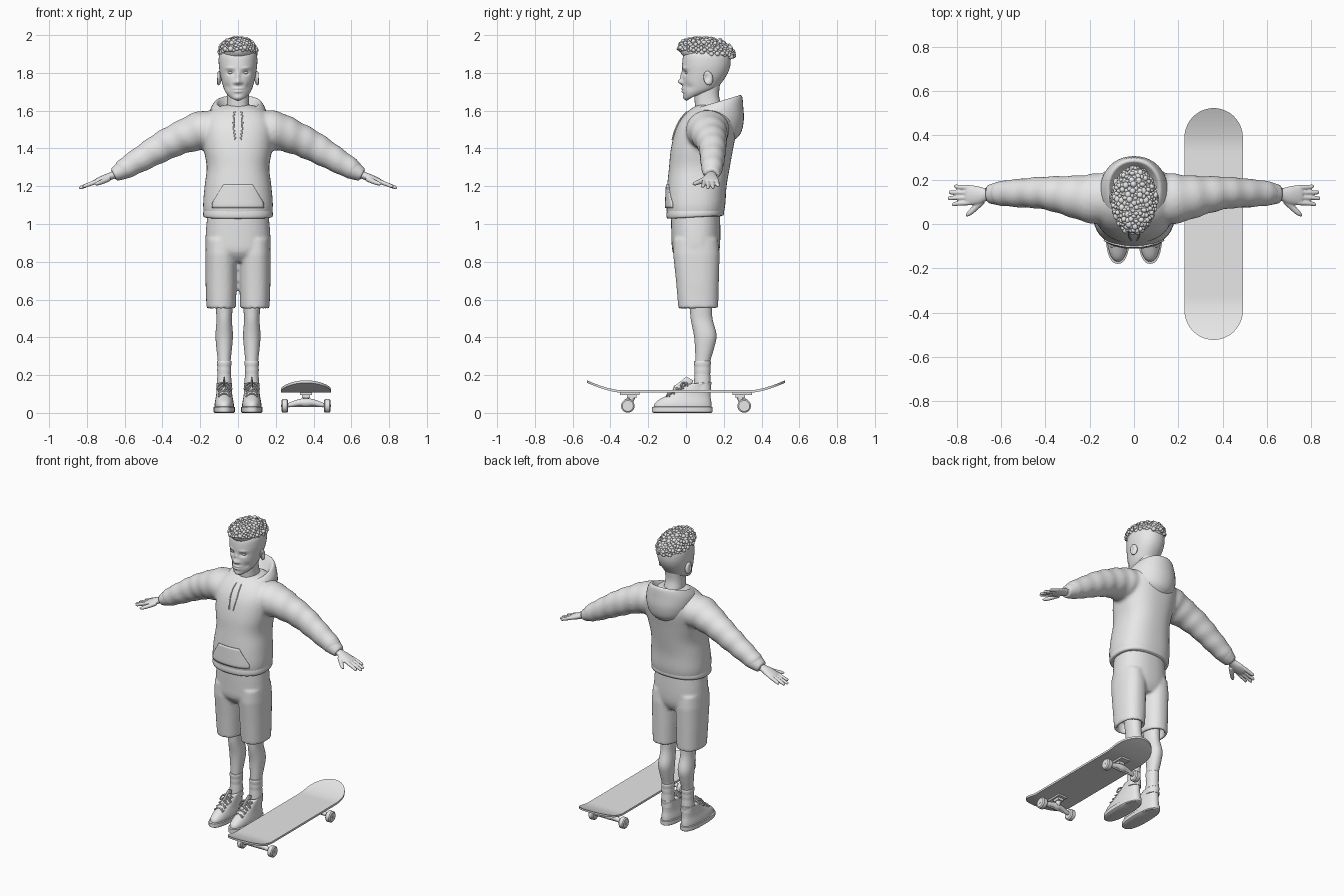
import bpy, bmesh, math, random
from mathutils import Vector, Matrix

random.seed(4)
grey = bpy.data.materials.new("clay_grey")
grey.diffuse_color = (0.8, 0.8, 0.8, 1)


def finish(name, bm, angle=45, voxel=0, smooth=4):
    """Turn a bmesh into a named, smooth shaded object; voxel blends overlapping parts."""
    bmesh.ops.recalc_face_normals(bm, faces=bm.faces[:])
    me = bpy.data.meshes.new(name)
    bm.to_mesh(me)
    bm.free()
    me.materials.append(grey)
    me.shade_smooth()
    me.set_sharp_from_angle(angle=math.radians(angle))
    ob = bpy.data.objects.new(name, me)
    bpy.context.scene.collection.objects.link(ob)
    if voxel:
        r = ob.modifiers.new("blend", 'REMESH')
        r.mode, r.voxel_size, r.use_smooth_shade = 'VOXEL', voxel, True
        s = ob.modifiers.new("soften", 'SMOOTH')
        s.factor, s.iterations = 0.5, smooth
    return ob


def spline(rows, steps):
    """Catmull-Rom interpolation of tuples."""
    rows = [Vector(r) for r in rows]
    out = []
    for i in range(len(rows) - 1):
        a, b, c, d = rows[max(i - 1, 0)], rows[i], rows[i + 1], rows[min(i + 2, len(rows) - 1)]
        for k in range(steps):
            t = k / steps
            out.append(0.5 * (2 * b + (c - a) * t + (2 * a - 5 * b + 4 * c - d) * t * t
                              + (3 * b - a - 3 * c + d) * t ** 3))
    return out + [rows[-1]]


def loft(bm, rings):
    vs = [[bm.verts.new(p) for p in r] for r in rings]
    n = len(vs[0])
    for a, b in zip(vs, vs[1:]):
        for i in range(n):
            bm.faces.new((a[i], a[(i + 1) % n], b[(i + 1) % n], b[i]))
    bm.faces.new(vs[0])
    bm.faces.new(vs[-1])


def levels(bm, rows, cx=0, n=40, p=2.3, steps=4):
    """Loft of rounded sections; row = z front, z back, y front, y back, half width."""
    rings = []
    for zf, zb, yf, yb, rx in spline(rows, steps):
        ring = []
        for i in range(n):
            a = math.tau * i / n
            c, s = math.cos(a), math.sin(a)
            c, s = (math.copysign(abs(v) ** (2 / p), v) for v in (c, s))
            ring.append((cx + rx * c, (yf + yb) / 2 + (yb - yf) / 2 * s, zf + (zb - zf) * (s + 1) / 2))
        rings.append(ring)
    loft(bm, rings)


def tube(bm, rows, n=16, steps=3, ripple=0):
    """Oval tube along a path; row = x, y, z, half width, half height."""
    rows = spline(rows, steps)
    rings = []
    for k, r in enumerate(rows):
        d = (rows[min(k + 1, len(rows) - 1)].copy() - rows[max(k - 1, 0)])
        d = Vector(d[:3]).normalized()
        ref = Vector((0, 1, 0)) if abs(d.y) < 0.85 else Vector((1, 0, 0))
        side = (ref - d * d.dot(ref)).normalized()
        up = d.cross(side)
        ring = []
        for i in range(n):
            a = math.tau * i / n
            g = 1 + ripple * math.sin(k * 1.3 + 1.2 * math.sin(a))
            ring.append(Vector(r[:3]) + (side * math.cos(a) * r[3] + up * math.sin(a) * r[4]) * g)
        rings.append(ring)
    loft(bm, rings)


def ball(bm, c, s, rot=Matrix(), seg=20):
    m = Matrix.Translation(c) @ rot @ Matrix.Diagonal((*s, 1))
    bmesh.ops.create_uvsphere(bm, u_segments=seg, v_segments=seg * 2 // 3, radius=1, matrix=m)


def sculpt(bm, c, radius, push):
    """Push vertices near a point with a soft falloff."""
    for v in bm.verts:
        e = sum(((v.co[i] - c[i]) / radius[i]) ** 2 for i in range(3))
        v.co += Vector(push) * math.exp(-e)


# ---------- head, neck ----------
bm = bmesh.new()
levels(bm, [(1.652, 1.695, .005, .07, .026), (1.664, 1.70, -.008, .12, .05), (1.70, 1.715, -.015, .16, .071),
            (1.75, 1.75, -.017, .19, .085), (1.80, 1.80, -.018, .222, .096), (1.85, 1.85, -.02, .236, .102),
            (1.90, 1.90, -.01, .23, .098), (1.94, 1.94, .03, .19, .07), (1.955, 1.955, .07, .15, .03)],
       n=96, p=2.15, steps=10)
sculpt(bm, (0, -.02, 1.752), (.014, .05, .014), (0, -.024, 0))      # nose tip
sculpt(bm, (0, -.02, 1.782), (.010, .05, .026), (0, -.012, 0))      # nose bridge
sculpt(bm, (0, -.02, 1.717), (.026, .05, .006), (0, -.009, 0))      # upper lip
sculpt(bm, (0, -.02, 1.701), (.022, .05, .006), (0, -.009, 0))      # lower lip
sculpt(bm, (0, -.01, 1.668), (.02, .05, .012), (0, -.006, 0))       # chin
for s in (-1, 1):
    sculpt(bm, (s * .018, -.02, 1.748), (.008, .04, .008), (0, -.008, 0))   # nostril
    sculpt(bm, (s * .04, -.01, 1.80), (.02, .04, .012), (0, .012, 0))       # eye socket
    sculpt(bm, (s * .045, -.01, 1.826), (.025, .04, .008), (0, -.005, 0))   # brow
    sculpt(bm, (s * .06, 0, 1.725), (.02, .05, .02), (-s * .003, .006, 0))  # cheek hollow
finish("head", bm, 80)
bm = bmesh.new()
levels(bm, [(1.54, 1.54, .06, .21, .075), (1.60, 1.62, .05, .19, .062), (1.66, 1.68, .045, .175, .058),
            (1.72, 1.74, .04, .18, .06)])
finish("neck", bm)
for s, side in ((-1, "right"), (1, "left")):
    bm = bmesh.new()
    ball(bm, (s * .102, .118, 1.772), (.013, .026, .038), Matrix.Rotation(.2, 4, 'X') @ Matrix.Rotation(s * .3, 4, 'Z'), 32)
    sculpt(bm, (s * .118, .11, 1.775), (.02, .014, .02), (-s * .012, 0, 0))
    finish(side + "_ear", bm, 80)
    bm = bmesh.new()
    ball(bm, (s * .04, .006, 1.802), (.014, .012, .008))
    finish(side + "_eye", bm)

# ---------- curly hair: cap plus scattered curls ----------
bm = bmesh.new()
tilt = Matrix.Rotation(-.13, 4, 'X')
centre, size = Vector((0, .107, 1.912)), (.093, .142, .070)
ball(bm, centre, size, tilt, 32)
for i in range(230):
    u = 1 - 1.15 * (i + .5) / 230
    a = i * 2.39996
    k = math.sqrt(1 - u * u)
    d = Vector((k * math.cos(a) * size[0], k * math.sin(a) * size[1], u * size[2]))
    r = random.uniform(.008, .015)
    pos = centre + tilt @ (d * random.uniform(.97, 1.06))
    bmesh.ops.create_icosphere(bm, subdivisions=2, radius=r, matrix=Matrix.Translation(pos)
                               @ Matrix.Diagonal((1, random.uniform(.7, 1.2), random.uniform(.7, 1.1), 1)))
finish("curly_hair", bm, 60)

# ---------- hoodie ----------
TORSO = [(1.04, -.098, .195, .178), (1.10, -.105, .208, .185), (1.20, -.10, .215, .177), (1.30, -.09, .232, .166),
         (1.40, -.08, .25, .182), (1.50, -.055, .268, .192), (1.56, -.022, .26, .178), (1.605, .02, .235, .135),
         (1.63, .06, .2, .08)]


def chest_y(x, z):
    """Front surface of the torso."""
    for a, b in zip(TORSO, TORSO[1:]):
        if a[0] <= z <= b[0]:
            yf, yb, rx = (a[i] + (b[i] - a[i]) * (z - a[0]) / (b[0] - a[0]) for i in (1, 2, 3))
            return (yf + yb) / 2 - (yb - yf) / 2 * (1 - min(abs(x / rx), 1) ** 2.4) ** (1 / 2.4)


bm = bmesh.new()
levels(bm, [(r[0], *r) for r in TORSO], p=2.4)
for s in (-1, 1):
    tube(bm, [(s * .08, .12, 1.505, .12, .095), (s * .19, .115, 1.495, .112, .103), (s * .30, .128, 1.458, .09, .088),
              (s * .40, .14, 1.41, .075, .08), (s * .50, .14, 1.352, .066, .069), (s * .60, .138, 1.293, .057, .056),
              (s * .63, .137, 1.275, .046, .045)], n=28, steps=6, ripple=.028)
finish("hoodie_body", bm, voxel=.011, smooth=5)

bm = bmesh.new()                                     # hem band
levels(bm, [(1.028, 1.045, -.088, .185, .17), (1.03, 1.045, -.1, .197, .181), (1.05, 1.06, -.104, .202, .185),
            (1.078, 1.078, -.1, .2, .18)], p=2.4, steps=2)
finish("hoodie_hem", bm, 60)

bm = bmesh.new()                                     # draped hood, outside then over the rim to the inside
levels(bm, [(1.53, 1.44, .03, .25, .11), (1.545, 1.48, .0, .29, .14), (1.57, 1.55, -.002, .306, .152),
            (1.592, 1.62, .008, .303, .147), (1.604, 1.672, .022, .298, .128), (1.606, 1.682, .032, .285, .115),
            (1.60, 1.67, .042, .272, .105), (1.58, 1.62, .05, .24, .085), (1.56, 1.58, .06, .21, .07)], p=2.1)
finish("hood", bm, 70)

bm = bmesh.new()                                     # front pocket
cols, lines = 24, 10
grid = []
for j in range(lines + 1):
    z = 1.085 + .125 * j / lines
    half = .135 - .06 * max(0, (j - 2) / (lines - 2))
    grid.append([bm.verts.new((half * (2 * i / cols - 1), chest_y(half * (2 * i / cols - 1), z) - .003, z))
                 for i in range(cols + 1)])
for a, b in zip(grid, grid[1:]):
    for i in range(cols):
        bm.faces.new((a[i], a[i + 1], b[i + 1], b[i]))
ob = finish("front_pocket", bm)
m = ob.modifiers.new("thickness", 'SOLIDIFY')
m.thickness, m.offset = .008, 0

for s, side in ((-1, "right"), (1, "left")):
    bm = bmesh.new()
    tube(bm, [(s * (.018 + .006 * math.sin(k)), chest_y(.02, z) - .004, z, .004, .004)
              for k, z in enumerate((1.595, 1.56, 1.52, 1.48, 1.445))], n=8)
    finish(side + "_drawstring", bm)
    bm = bmesh.new()
    tube(bm, [(s * .595, .138, 1.295, .05, .048), (s * .603, .138, 1.29, .055, .052), (s * .635, .136, 1.272, .047, .043),
              (s * .655, .135, 1.262, .041, .035), (s * .657, .135, 1.261, .034, .028)], n=24, steps=2)
    finish(side + "_cuff", bm, 60)

    # ---------- hands ----------
    bm = bmesh.new()

    def hand_z(x):
        return 1.27 - .38 * (x - .63)
    tube(bm, [(s * x, y, hand_z(x), w, h) for x, y, w, h in
              ((.63, .135, .027, .022), (.665, .134, .028, .02), (.70, .13, .04, .02), (.735, .13, .045, .017),
               (.757, .13, .042, .013), (.762, .13, .036, .008))], n=20)
    for y0, y1, end in ((.097, .088, .822), (.12, .116, .841), (.142, .143, .836), (.164, .17, .812)):
        tube(bm, [(s * x, y, hand_z(x), r, r) for x, y, r in
                  ((.74, y0, .012), (.775, (y0 * 2 + y1) / 3, .0115), ((.775 + end) / 2, (y0 + y1) / 2, .0105),
                   (end - .006, y1, .009), (end, y1, .004))], n=10)
    tube(bm, [(s * .685, .105, 1.24, .016, .015), (s * .715, .075, 1.225, .014, .013),
              (s * .742, .05, 1.215, .012, .011), (s * .758, .037, 1.21, .005, .005)], n=12)
    finish(side + "_hand", bm, 60, voxel=.0035, smooth=3)

# ---------- shorts: hips and two open-bottomed legs ----------
bm = bmesh.new()
levels(bm, [(.80, .80, -.03, .15, .10), (.85, .85, -.07, .175, .165), (.93, .93, -.077, .182, .172),
            (1.07, 1.07, -.08, .18, .16)], steps=3)
for s in (-1, 1):
    levels(bm, [(.92, .92, -.065, .17, .08), (.84, .84, -.068, .178, .084), (.70, .70, -.053, .174, .083),
                (.55, .553, -.04, .17, .078), (.55, .553, -.022, .152, .06), (.62, .62, -.022, .152, .06)],
           cx=s * .089, steps=1)
finish("shorts", bm, voxel=.010, smooth=2)

# ---------- legs, socks, shoes ----------
for s, side in ((-1, "right"), (1, "left")):
    cx = s * .073
    bm = bmesh.new()
    levels(bm, [(z, z, yf, yb, rx) for z, yf, yb, rx in
                ((.72, .0, .14, .055), (.55, .02, .138, .044), (.49, .026, .142, .041), (.41, .042, .162, .046),
                 (.34, .048, .148, .041), (.26, .05, .126, .033), (.16, .05, .122, .032))], cx, 28, 2.1)
    finish(side + "_leg", bm)
    bm = bmesh.new()
    levels(bm, [(z, z, .085 - r * 1.03, .09 + r, r * .93) for z, r in
                ((.275, .037), (.273, .041), (.255, .041), (.245, .039), (.225, .04), (.205, .038), (.185, .04), (.12, .043))],
           cx, 28, 2.1, 2)
    finish(side + "_sock", bm, 60)
    bm = bmesh.new()
    levels(bm, [(.02, .02, -.17, .135, .05), (.045, .045, -.168, .135, .051), (.065, .065, -.15, .133, .048),
                (.085, .085, -.115, .13, .044), (.11, .115, -.065, .13, .041), (.135, .145, -.02, .133, .04),
                (.152, .162, .012, .135, .041), (.152, .162, .028, .126, .034), (.14, .15, .035, .12, .03)], cx, 36, 2.3, 3)
    finish(side + "_shoe", bm, 70)
    bm = bmesh.new()
    levels(bm, [(.0, .0, -.172, .134, .05), (.005, .005, -.18, .14, .056), (.03, .03, -.18, .14, .056),
                (.033, .033, -.172, .134, .051)], cx, 48, 2.4, 1)
    finish(side + "_sole", bm, 40)
    bm = bmesh.new()                                 # tongue
    tube(bm, [(cx, -.09, .098, .024, .006), (cx, -.03, .135, .025, .006), (cx, .008, .165, .025, .006),
              (cx, .02, .182, .022, .004)], n=12)
    finish(side + "_shoe_tongue", bm)
    bm = bmesh.new()                                 # crossing laces and bow
    for k in range(5):
        y, z = -.095 + .024 * k, .102 + .014 * k
        for t in (-1, 1):
            tube(bm, [(cx - .032, y + .008 * t, z - .016, .004, .004), (cx, y, z + .003, .004, .004),
                      (cx + .032, y - .008 * t, z - .016, .004, .004)], n=8)
    for t in (-1, 1):
        tube(bm, [(cx, -.005, .158, .005, .005), (cx + t * .025, -.022, .155, .005, .005),
                  (cx + t * .04, -.03, .125, .004, .004), (cx + t * .025, -.022, .13, .004, .004)], n=8)
    finish(side + "_shoe_laces", bm)

# ---------- skateboard ----------
BX = .36
bm = bmesh.new()
rings = []
for k in range(61):
    y = .523 * math.sin((k / 30 - 1) * math.pi / 2)
    w = .132 * math.sqrt(max(1 - (max(0, abs(y) - .39) / .1335) ** 2, .006))
    z = .107 + .052 * (max(0, abs(y) - .34) / .183) ** 1.6
    rings.append([(BX - w, y, z), (BX + w, y, z), (BX + w, y, z + .013), (BX - w, y, z + .013)])
loft(bm, rings)
finish("board_deck", bm, 40)
for s, end in ((-1, "front"), (1, "rear")):
    wy = s * .308
    bm = bmesh.new()
    for c, d in (((BX, wy - s * .01, .102), (.065, .105, .012)), ((BX, wy - s * .02, .09), (.04, .05, .02))):
        bmesh.ops.create_cube(bm, size=1, matrix=Matrix.Translation(c) @ Matrix.Diagonal((*d, 1)))
    tube(bm, [(BX, wy - s * .03, .098, .016, .016), (BX, wy - s * .012, .06, .016, .016)], steps=1)   # kingpin
    tube(bm, [(BX + x, wy, .04 + .014 * (abs(x) < .05), r, r) for x, r in
              ((-.095, .011), (-.035, .019), (0, .023), (.035, .019), (.095, .011))], steps=3)      # hanger
    tube(bm, [(BX - .132, wy, .037, .007, .007), (BX + .132, wy, .037, .007, .007)], n=10, steps=1)   # axle
    finish(end + "_truck", bm, 40)
    for t, side in ((-1, "right"), (1, "left")):
        bm = bmesh.new()
        tube(bm, [(BX + t * .112 + x, wy, .037, r, r) for x, r in
                  ((-.013, .016), (-.018, .022), (-.018, .029), (-.012, .036), (.012, .036), (.018, .029),
                   (.018, .022), (.013, .016))], n=28, steps=1)
        finish(end + "_" + side + "_wheel", bm, 35)
